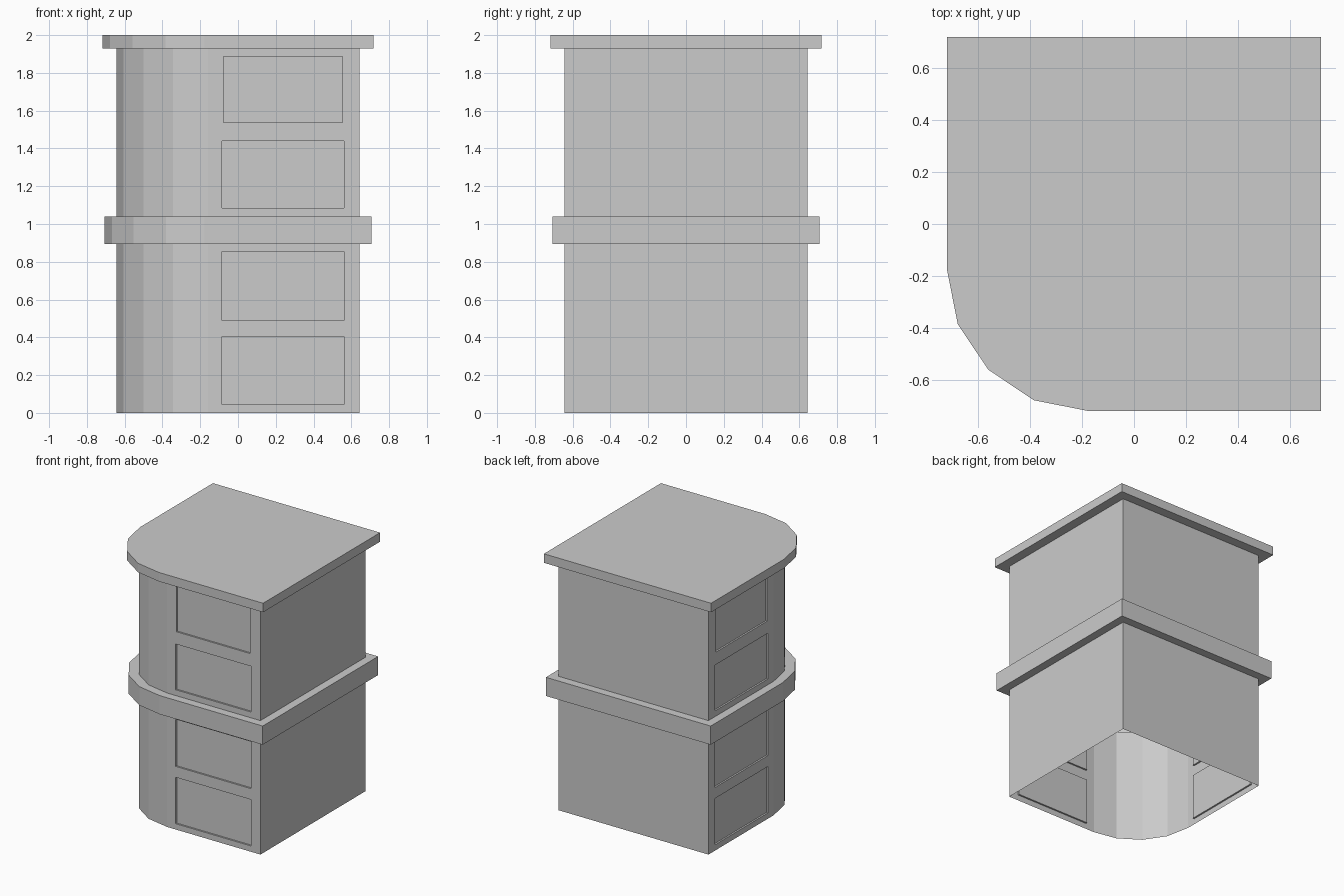
import bpy, bmesh, math

if "Cube" in bpy.data.objects:
    bpy.data.objects.remove(bpy.data.objects["Cube"])

WIN = (-0.085, 0.56)      # window span along a wall
DEPTH = 0.013             # window recess


def plan(half, radius, jambs=False):
    """Counter-clockwise square outline with one rounded front-left corner."""
    c = -half + radius
    pts = []
    for i in range(5):
        a = math.pi + i * math.pi / 8
        pts.append((c + radius * math.cos(a), c + radius * math.sin(a)))
    if jambs:
        pts += [(x, -half) for x in WIN]
    pts += [(half, -half), (half, half), (-half, half)]
    if jambs:
        pts += [(-half, y) for y in reversed(WIN)]
    return pts


def loft(name, levels, cap=False, windows=()):
    """Skin outlines at given heights; windows = (row, frame margin)."""
    bm = bmesh.new()
    rows = [[bm.verts.new((x, y, z)) for x, y in pts] for pts, z in levels]
    n = len(rows[0])
    faces = [[bm.faces.new((a[i], a[(i + 1) % n], b[(i + 1) % n], b[i]))
              for i in range(n)] for a, b in zip(rows, rows[1:])]
    if cap:
        bm.faces.new(rows[-1])
    bm.normal_update()
    for row, margin in windows:
        panes = [faces[row][5], faces[row][10]]
        if margin:
            bmesh.ops.inset_individual(bm, faces=panes, thickness=margin)
        bmesh.ops.inset_individual(bm, faces=panes, thickness=0, depth=-DEPTH)
    mesh = bpy.data.meshes.new(name)
    bm.to_mesh(mesh)
    bm.free()
    obj = bpy.data.objects.new(name, mesh)
    bpy.context.collection.objects.link(obj)
    return obj


wall = plan(0.643, 0.485, True)
wall_plain = plan(0.643, 0.485)
ledge = plan(0.708, 0.53)
roof = plan(0.718, 0.54)

# Lower and upper storeys, open shells with recessed windows on front and left
loft("lower_walls", [(wall, z) for z in (0, 0.045, 0.405, 0.49, 0.855, 0.895)],
     windows=[(1, 0), (3, 0)])
loft("upper_walls", [(wall, z) for z in (1.04, 1.085, 1.44, 1.53, 1.895, 1.93)],
     windows=[(1, 0), (3, 0.01)])

# Projecting band between storeys
loft("middle_ledge", [(wall_plain, 0.895), (ledge, 0.895),
                      (ledge, 1.04), (wall_plain, 1.04)])

# Overhanging roof slab
loft("roof_slab", [(wall_plain, 1.93), (roof, 1.93), (roof, 2.0)], cap=True)
